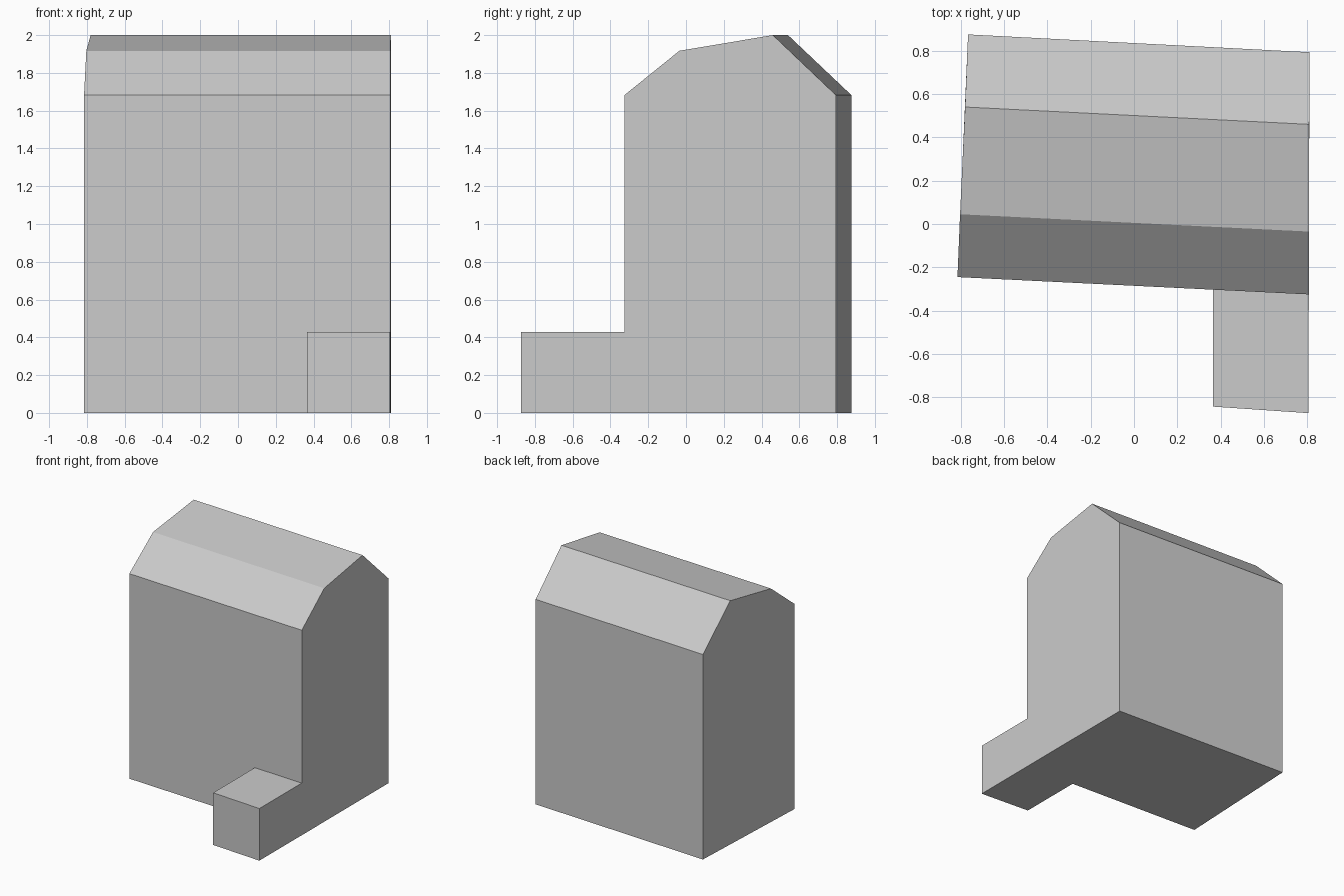
import bpy
import bmesh

cube = bpy.data.objects.get("Cube")
if cube:
    bpy.data.objects.remove(cube, do_unlink=True)

grey = bpy.data.materials.new("plain grey")
grey.use_nodes = True
colour = (0.6, 0.6, 0.6, 1)
grey.diffuse_color = colour
grey.node_tree.nodes["Principled BSDF"].inputs["Base Color"].default_value = colour


def loft(name, ring_a, ring_b, cap_b=True):
    """Join two matching end outlines into a flat-faced solid."""
    bm = bmesh.new()
    a = [bm.verts.new(p) for p in ring_a]
    b = [bm.verts.new(p) for p in ring_b]
    bm.faces.new(a)
    if cap_b:
        bm.faces.new(b[::-1])
    for i in range(len(a)):
        j = (i + 1) % len(a)
        bm.faces.new((a[j], a[i], b[i], b[j]))
    bmesh.ops.recalc_face_normals(bm, faces=bm.faces)
    mesh = bpy.data.meshes.new(name)
    bm.to_mesh(mesh)
    bm.free()
    mesh.materials.append(grey)
    obj = bpy.data.objects.new(name, mesh)
    bpy.context.collection.objects.link(obj)
    return obj


# Plan lines of the slightly turned block, front to back: eave, break, ridge, eave
left = [(-0.815, -0.245), (-0.803, 0.045), (-0.78, 0.54), (-0.766, 0.875)]
right = [(0.807, -0.325), (0.808, -0.035), (0.809, 0.46), (0.81, 0.793)]
heights = [1.683, 1.917, 2.0, 1.683]


def gable(plan):
    roof = [(x, y, z) for (x, y), z in zip(plan, heights)]
    return [(*plan[0], 0)] + roof + [(*plan[-1], 0)]


# Main building with its three-slope roof
loft("main_building", gable(left), gable(right))

# Low annex at the front corner, open where it meets the main wall
(x0, y0), (x1, y1) = left[0], right[0]
inner_x = 0.365
inner_y = y0 + (y1 - y0) * (inner_x - x0) / (x1 - x0)


def upright(p, q, height=0.428):
    return [(*p, 0), (*q, 0), (*q, height), (*p, height)]


loft("front_annex", upright((inner_x, -0.843), (0.805, -0.873)),
     upright((inner_x, inner_y), right[0]), cap_b=False)
